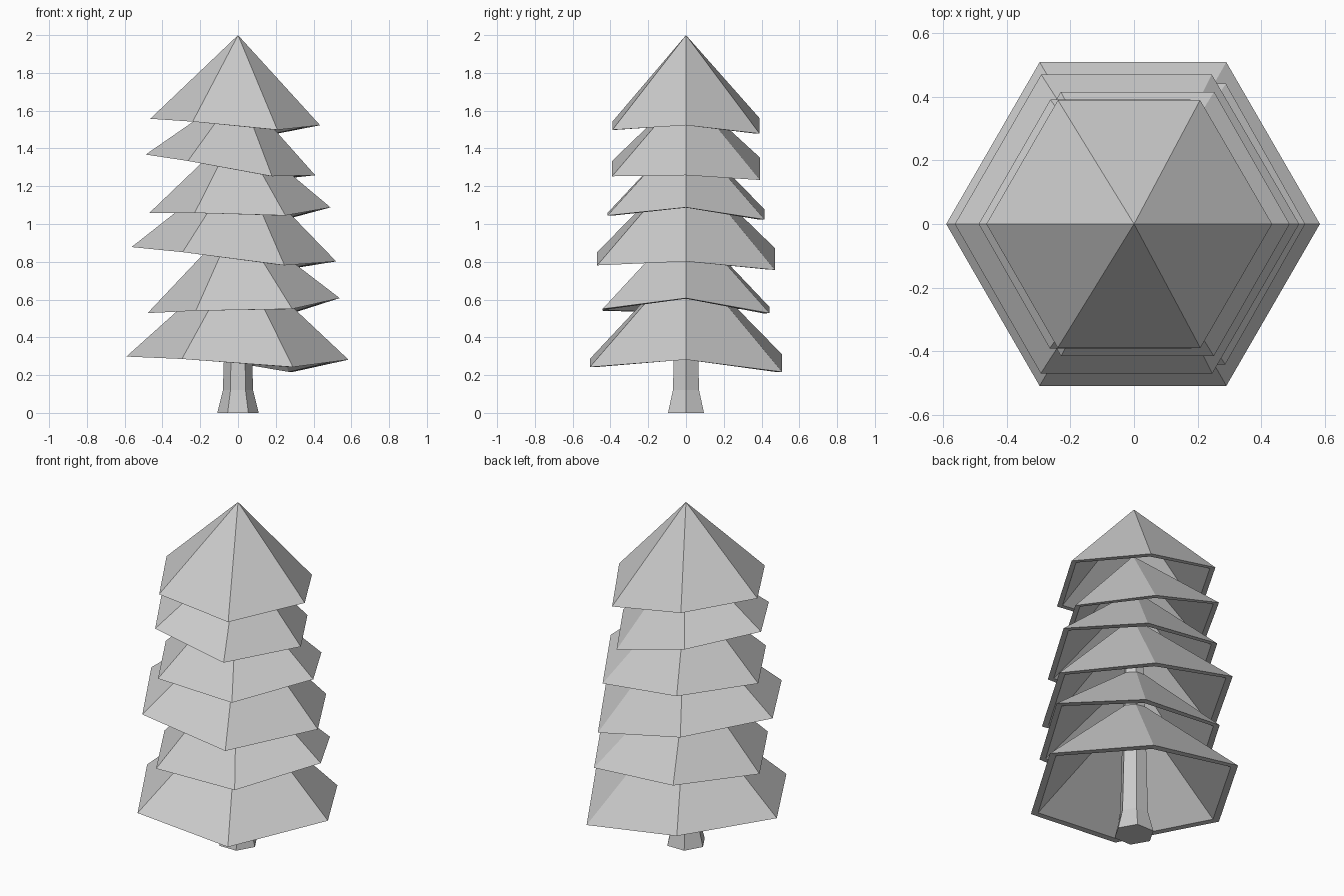
import bpy, bmesh
from math import sin, cos, pi, atan
from mathutils import Matrix, Vector

cube = bpy.data.objects.get("Cube")
if cube:
    bpy.data.objects.remove(cube)

GREY = (0.6, 0.6, 0.6, 1)
mat = bpy.data.materials.new("pale_grey")
mat.use_nodes = True
mat.diffuse_color = GREY
mat.node_tree.nodes["Principled BSDF"].inputs["Base Color"].default_value = GREY


def add_object(name, bm):
    bmesh.ops.recalc_face_normals(bm, faces=bm.faces)
    mesh = bpy.data.meshes.new(name)
    bm.to_mesh(mesh)
    bm.free()
    mesh.materials.append(mat)
    obj = bpy.data.objects.new(name, mesh)
    bpy.context.collection.objects.link(obj)
    return obj


def hexagon(bm, radius, heights):
    return [bm.verts.new((radius * cos(k * pi / 3), radius * sin(k * pi / 3), h))
            for k, h in enumerate(heights)]


def bridge(bm, low, high):
    for k in range(6):
        n = (k + 1) % 6
        bm.faces.new((low[k], low[n], high[n], high[k]))


# Uneven droop of the six rim corners, shared by every tier (radius = 1)
DROOP = (-0.005, -0.12, 0.028, 0.005, -0.012, -0.076)
INNER = 0.93


def branch_tier(name, x, z, radius, height, slope):
    """Hollow six-sided cone with a wavy rim, tipped sideways."""
    bm = bmesh.new()
    rim = [radius * d for d in DROOP]
    outer = hexagon(bm, radius, rim)
    inner = hexagon(bm, radius * INNER, rim)
    bridge(bm, outer, inner)
    for ring, top in ((outer, height), (inner, height * INNER)):
        tip = bm.verts.new((0, 0, top))
        for k in range(6):
            bm.faces.new((ring[k], ring[(k + 1) % 6], tip))
    tilt = Matrix.Translation(Vector((x, 0, z))) @ Matrix.Rotation(-atan(slope), 4, "Y")
    bm.transform(tilt)
    add_object(name, bm)


# Tiers from bottom to top: centre x, rim height, radius, cone height, sideways slope
TIERS = (
    (-0.003, 0.29, 0.588, 0.54, -0.009),
    (0.03, 0.568, 0.51, 0.46, 0.083),
    (-0.022, 0.84, 0.543, 0.49, -0.065),
    (0.01, 1.073, 0.48, 0.43, 0.036),
    (-0.04, 1.313, 0.452, 0.4, -0.117),
    (-0.015, 1.54, 0.45, 0.46, -0.033),
)
for number, tier in enumerate(TIERS, 1):
    branch_tier(f"branch_tier_{number}", *tier)

# Trunk: hexagonal post with a flared foot
bm = bmesh.new()
rings = [hexagon(bm, r, [z] * 6) for r, z in ((0.11, 0), (0.08, 0.12), (0.075, 0.28), (0.04, 1.65))]
for low, high in zip(rings, rings[1:]):
    bridge(bm, low, high)
bm.faces.new(rings[0])
bm.faces.new(rings[-1])
add_object("trunk", bm)
